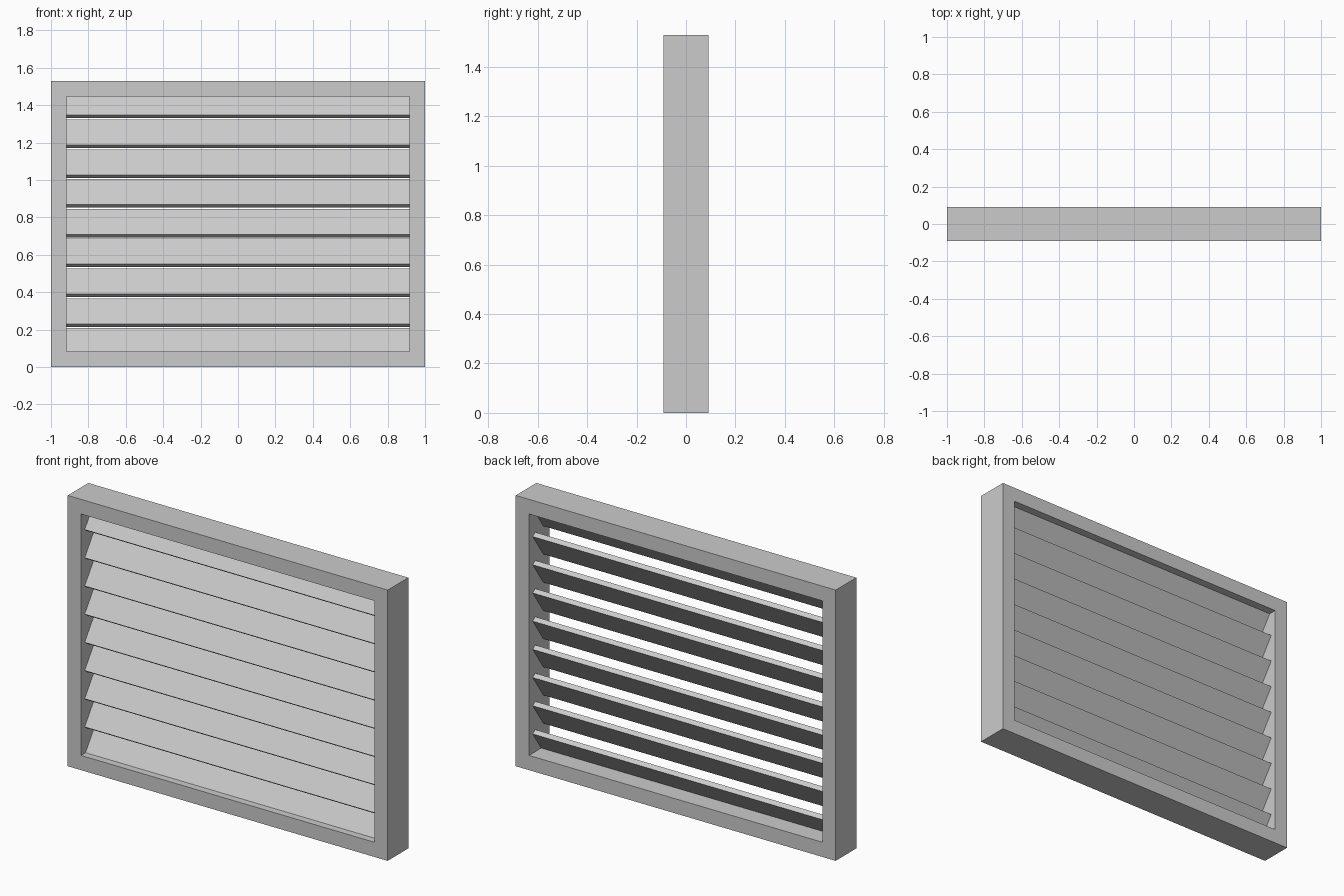
import bpy, bmesh, math

if "Cube" in bpy.data.objects:
    bpy.data.objects.remove(bpy.data.objects["Cube"])

W, H, D = 2.0, 1.53, 0.184      # outer size
B = 0.083                       # frame border
N, PITCH, MID = 9, 0.1593, 0.769  # louvre slats
CHORD, THICK, TILT = 0.166, 0.028, math.radians(55)


def add_mesh(name, bm):
    bmesh.ops.recalc_face_normals(bm, faces=bm.faces[:])
    me = bpy.data.meshes.new(name)
    bm.to_mesh(me)
    bm.free()
    ob = bpy.data.objects.new(name, me)
    bpy.context.collection.objects.link(ob)
    return ob


# Frame: one seamless rectangular ring with depth
def rect(bm, inset, y):
    x, z0, z1 = W / 2 - inset, inset, H - inset
    return [bm.verts.new((px, y, pz)) for px, pz in
            ((-x, z0), (x, z0), (x, z1), (-x, z1))]


bm = bmesh.new()
loops = [rect(bm, 0, -D / 2), rect(bm, 0, D / 2),
         rect(bm, B, D / 2), rect(bm, B, -D / 2)]
for k in range(4):
    a, b = loops[k], loops[(k + 1) % 4]
    for i in range(4):
        j = (i + 1) % 4
        bm.faces.new((a[i], a[j], b[j], b[i]))
add_mesh("frame", bm)

# Slats: tilted boards, low edge to the front, ends set into the frame
for i in range(N):
    bm = bmesh.new()
    bmesh.ops.create_cube(bm, size=1)
    bmesh.ops.scale(bm, vec=(W - 2 * B + 0.004, CHORD, THICK), verts=bm.verts)
    slat = add_mesh(f"slat_{i + 1}", bm)
    slat.location = (0, 0, MID + (i - (N - 1) / 2) * PITCH)
    slat.rotation_euler.x = TILT
